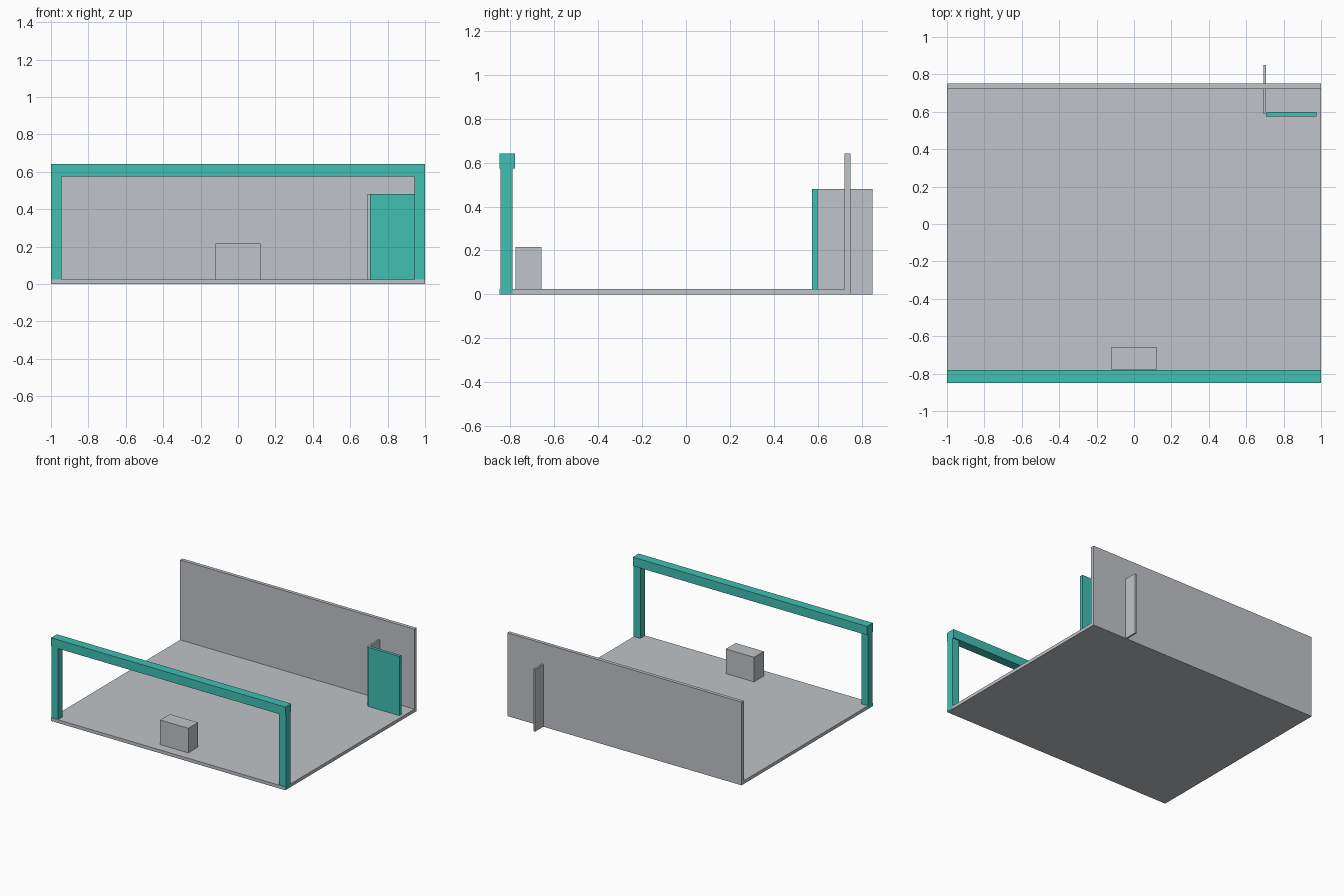
import bpy

if "Cube" in bpy.data.objects:
    bpy.data.objects.remove(bpy.data.objects["Cube"])


def material(name, color):
    m = bpy.data.materials.new(name)
    m.diffuse_color = (*color, 1.0)
    m.use_nodes = True
    m.node_tree.nodes["Principled BSDF"].inputs["Base Color"].default_value = m.diffuse_color
    return m


GREY = material("light_grey", (0.53, 0.55, 0.58))
TEAL = material("teal", (0.05, 0.53, 0.45))


def box(name, x, y, z, mat):
    """Box spanning the given (min, max) range on each axis."""
    bpy.ops.mesh.primitive_cube_add(size=1)
    ob = bpy.context.object
    ob.name = ob.data.name = name
    for v in ob.data.vertices:
        v.co = [r[0] if c < 0 else r[1] for c, r in zip(v.co, (x, y, z))]
    ob.data.materials.append(mat)
    return ob


# Floor slab and back wall
box("floor", (-0.9995, 0.9995), (-0.85, 0.75), (0, 0.025), GREY)
box("back_wall", (-1, 1), (0.723, 0.75), (0, 0.642), GREY)

# Front portal: two posts and a beam
for side, x in (("left", (-1, -0.943)), ("right", (0.943, 1))):
    box(side + "_post", x, (-0.845, -0.79), (0.001, 0.575), TEAL)
box("front_beam", (-1, 1), (-0.85, -0.78), (0.574, 0.642), TEAL)

# Low counter block behind the portal
box("counter", (-0.12, 0.12), (-0.777, -0.658), (0.01, 0.215), GREY)

# Thin partition through the back wall, with the door panel beside it
box("partition", (0.692, 0.706), (0.588, 0.85), (0, 0.481), GREY)
box("door", (0.706, 0.976), (0.575, 0.60), (0.001, 0.481), TEAL)
